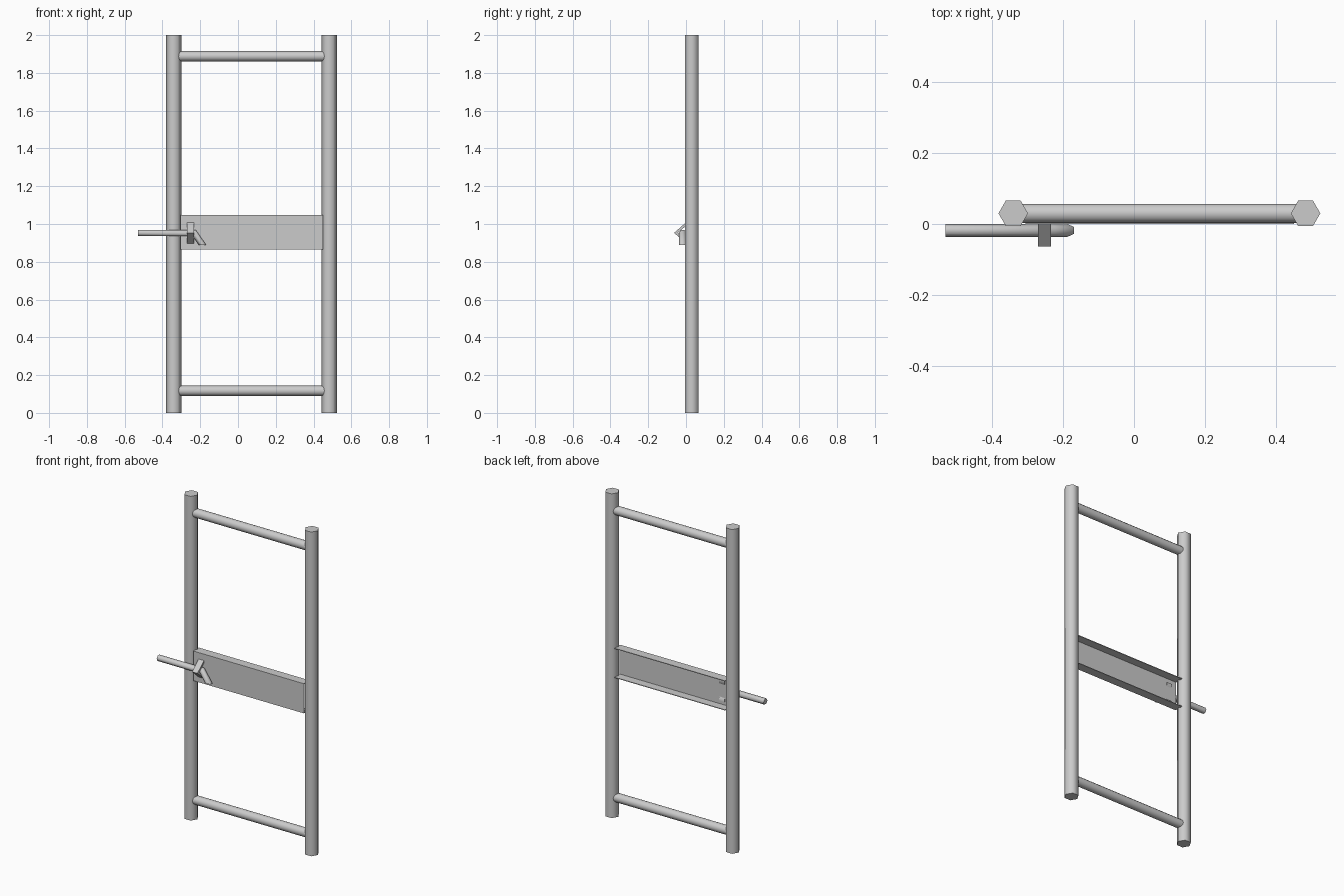
import bpy
import bmesh
import math
from mathutils import Vector

cube = bpy.data.objects.get("Cube")
if cube:
    bpy.data.objects.remove(cube, do_unlink=True)

GREY = (0.6, 0.6, 0.6, 1.0)
steel = bpy.data.materials.new("grey_steel")
steel.use_nodes = True
steel.diffuse_color = GREY
steel.node_tree.nodes["Principled BSDF"].inputs["Base Color"].default_value = GREY
parts = []


def loft(name, rings):
    """Skin a row of matching closed rings and cap both ends."""
    bm = bmesh.new()
    rows = [[bm.verts.new(p) for p in ring] for ring in rings]
    count = len(rows[0])
    for a, b in zip(rows, rows[1:]):
        for i in range(count):
            j = (i + 1) % count
            bm.faces.new((a[i], a[j], b[j], b[i]))
    bm.faces.new(rows[0][::-1])
    bm.faces.new(rows[-1])
    bmesh.ops.recalc_face_normals(bm, faces=bm.faces)
    mesh = bpy.data.meshes.new(name)
    bm.to_mesh(mesh)
    bm.free()
    mesh.materials.append(steel)
    obj = bpy.data.objects.new(name, mesh)
    bpy.context.collection.objects.link(obj)
    parts.append(obj)
    return obj


def circle(radius, sides):
    steps = [2 * math.pi * i / sides for i in range(sides)]
    return [(radius * math.cos(t), radius * math.sin(t)) for t in steps]


def extrude_x(name, profile, x0, x1):
    """Extrude a (y, z) profile along x."""
    return loft(name, [[Vector((x, y, z)) for y, z in profile] for x in (x0, x1)])


FRAME_Y = 0.03
RIGHT_X, LEFT_X = -0.34, 0.483

# Upright hexagonal posts
for name, x in (("right_post", RIGHT_X), ("left_post", LEFT_X)):
    loft(name, [[Vector((x + u, FRAME_Y + v, z)) for u, v in circle(0.0415, 6)]
                for z in (0, 2)])

# Round rungs joining the posts
for name, z in (("bottom_rung", 0.117), ("top_rung", 1.888)):
    ring = [(FRAME_Y + u, z + v) for u, v in circle(0.027, 12)]
    extrude_x(name, ring, RIGHT_X + 0.01, LEFT_X - 0.01)

# Channel crossbar, open at the back
low, high, front, back, wall = 0.865, 1.048, 0.0, 0.055, 0.004
extrude_x("channel_crossbar", [
    (back, low), (front, low), (front, high), (back, high),
    (back, high - wall), (front + wall, high - wall),
    (front + wall, low + wall), (back, low + wall)], -0.305, 0.45)

# Bent strap that holds the bolt
BOLT_Z = 0.953
strap = [(0.01, 0.064), (-0.063, 0), (0.01, -0.064),
         (0.01, -0.046), (-0.043, 0), (0.01, 0.046)]
extrude_x("bolt_strap", [(y, BOLT_Z + z) for y, z in strap], -0.27, -0.233)

# Sliding bolt with a mitred, down-turned handle
section = circle(0.0185, 6)
bolt_y = -0.018
loft("sliding_bolt", [
    [Vector((-0.53, bolt_y + u, BOLT_Z + v)) for u, v in section],
    [Vector((-0.232 + 0.52 * v, bolt_y + u, BOLT_Z + v)) for u, v in section],
    [Vector((-0.188 + v / 0.82, bolt_y + u, 0.889)) for u, v in section]])

# Smooth the tube sides and keep the caps and folds crisp
bpy.ops.object.select_all(action='DESELECT')
for obj in parts:
    obj.select_set(True)
bpy.context.view_layer.objects.active = parts[0]
bpy.ops.object.shade_smooth_by_angle(angle=math.radians(65))
